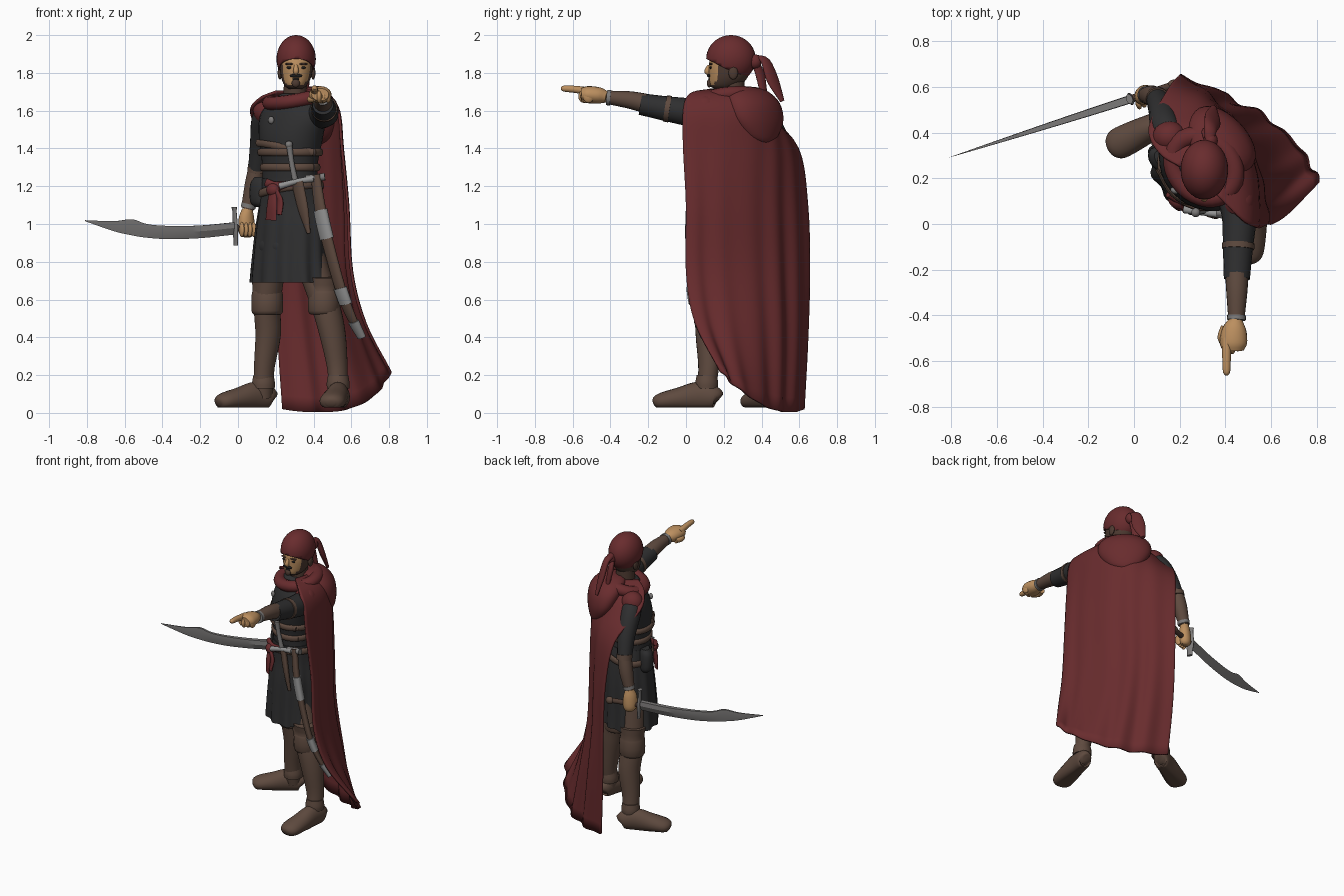
import bpy, bmesh, math
from mathutils import Vector as V

def material(name, rgb):
    m = bpy.data.materials.new(name)
    m.diffuse_color = (*rgb, 1)
    return m

RED = material("red cloth", (.140, .025, .027))
DARK = material("dark cloth", (.028, .028, .029))
BROWN = material("brown leather", (.112, .068, .049))
DEEP = material("dark brown", (.075, .043, .031))
SKIN = material("tan skin", (.50, .275, .115))
STEEL = material("steel", (.20, .193, .19))
LIGHT = material("light steel", (.29, .29, .29))
BLACK = material("black", (.012, .012, .012))

Z, SIDE, FRONT = V((0, 0, 1)), V((.707, -.707, 0)), V((-.707, -.707, 0))

def finish(name, bm, mat, angle=50, solid=0):
    bmesh.ops.recalc_face_normals(bm, faces=bm.faces)
    me = bpy.data.meshes.new(name)
    bm.to_mesh(me)
    bm.free()
    ob = bpy.data.objects.new(name, me)
    bpy.context.collection.objects.link(ob)
    me.materials.append(mat)
    if solid:
        s = ob.modifiers.new("thickness", 'SOLIDIFY')
        s.thickness, s.offset = solid, 0
    bpy.ops.object.select_all(action='DESELECT')
    bpy.context.view_layer.objects.active = ob
    ob.select_set(True)
    bpy.ops.object.shade_smooth_by_angle(angle=math.radians(angle))
    return ob

def spline(pts, sub):
    """Catmull-Rom resampling of any tuples."""
    pts = [V(p) for p in pts]
    if len(pts) < 3 or sub < 2:
        return pts
    p = [2 * pts[0] - pts[1]] + pts + [2 * pts[-1] - pts[-2]]
    out = []
    for i in range(1, len(p) - 2):
        a, b, c, d = p[i - 1:i + 3]
        for k in range(sub):
            t = k / sub
            out.append(.5 * (2 * b + (c - a) * t + (2 * a - 5 * b + 4 * c - d) * t * t
                             + (3 * b - a - 3 * c + d) * t ** 3))
    return out + [pts[-1]]

def tube(name, pts, mat, ref=SIDE, n=20, sub=4, lobes=0, amp=0, floor=None, flat=False):
    """Capped loft along points (x, y, z, radius along ref, other radius)."""
    pts = spline([tuple(p) if len(p) == 5 else (*p, p[3]) for p in pts], sub)
    bm, rings = bmesh.new(), []
    for i, p in enumerate(pts):
        c = V(p[:3])
        t = Z if flat else (V(pts[min(i + 1, len(pts) - 1)][:3]) - V(pts[max(i - 1, 0)][:3])).normalized()
        u = (ref - ref.dot(t) * t).normalized()
        v = t.cross(u)
        ring = []
        for k in range(n):
            a = 2 * math.pi * k / n
            f = 1 + amp * (1 - i / (len(pts) - 1)) * math.cos(lobes * a)
            q = c + u * p[3] * f * math.cos(a) + v * p[4] * f * math.sin(a)
            if floor is not None:
                q.z = max(q.z, floor)
            ring.append(bm.verts.new(q))
        rings.append(ring)
    for a, b in zip(rings, rings[1:]):
        for k in range(n):
            bm.faces.new((a[k], a[(k + 1) % n], b[(k + 1) % n], b[k]))
    bm.faces.new(rings[0])
    bm.faces.new(rings[-1])
    return finish(name, bm, mat)

def blob(name, loc, size, mat, rot=0):
    bm = bmesh.new()
    bmesh.ops.create_uvsphere(bm, u_segments=20, v_segments=12, radius=1)
    bmesh.ops.scale(bm, vec=size, verts=bm.verts)
    ob = finish(name, bm, mat)
    ob.location, ob.rotation_euler[2] = loc, rot
    return ob

def band(name, c, rs, rd, h, mat, tilt=0, r=.012, dip=0):
    """Belt around the body; tilt raises its left side, dip lowers its front."""
    pts = []
    for k in range(33):
        a = 2 * math.pi * k / 32
        q = V(c) + SIDE * rs * math.cos(a) + FRONT * rd * math.sin(a) + Z * (tilt * math.cos(a) - dip * math.sin(a))
        pts.append((*q, h, r))
    return tube(name, pts, mat, ref=Z, n=12, sub=1)

# ---- torso, skirt and belts
tube("tunic", [(.28, .24, 1.1, .17, .14), (.275, .23, 1.3, .162, .13), (.28, .23, 1.45, .19, .145),
               (.29, .235, 1.57, .21, .13), (.3, .24, 1.65, .15, .1), (.3, .24, 1.69, .07, .07)], DARK, n=32, flat=True)
tube("skirt", [(.275, .24, .69, .23, .18), (.275, .24, .8, .22, .175), (.28, .24, .98, .205, .165),
               (.28, .24, 1.12, .18, .15), (.277, .23, 1.24, .165, .135)], DARK, n=72, lobes=12, amp=.05, flat=True)
for i, (z, w) in enumerate(((1.3, .166), (1.38, .18))):
    band(f"waist_strap_{i}", (.276, .23, z), w, w - .036, .02, BROWN)
band("sword_belt", (.28, .24, 1.18), .178, .148, .022, BROWN, tilt=.03)
tube("chest_strap", [(.1, .24, 1.43, .018, .008), (.17, .125, 1.42, .018, .008), (.28, .08, 1.4, .018, .008),
                     (.4, .08, 1.38, .018, .008)], BROWN, ref=Z, n=8)
blob("chest_button", (.175, .145, 1.55), (.018, .012, .02), STEEL, -.7)
tube("sash", [(.15, .13, 1.22, .022, .014), (.2, .1, 1.2, .024, .014), (.29, .075, 1.21, .02, .012)], RED, ref=Z)
blob("sash_knot", (.185, .1, 1.18), (.04, .03, .035), RED, -.7)
tube("sash_tail_a", [(.185, .095, 1.18, .025, .012), (.18, .085, 1.1, .035, .014), (.175, .085, 1.02, .04, .01)], RED)
tube("sash_tail_b", [(.195, .085, 1.18, .02, .012), (.22, .075, 1.12, .025, .012), (.21, .07, 1.05, .03, .01)], RED)
tube("hip_pouch", [(.13, .28, 1.09, .03, .05), (.12, .28, 1.12, .045, .065), (.12, .28, 1.21, .045, .065),
                   (.13, .28, 1.25, .03, .05)], DARK, ref=FRONT, flat=True)
blob("skirt_fold", (.19, .15, .88), (.11, .045, .06), DARK, -.75)

# ---- legs and boots
legs = {"right": [(.135, .435, .08, .045), (.135, .43, .14, .05, .054), (.14, .42, .25, .053, .058), (.16, .41, .42, .064, .072),
                  (.155, .385, .58, .068, .075), (.18, .34, .85, .085)],
        "left": [(.53, .11, .08, .045), (.53, .11, .14, .048, .052), (.525, .12, .25, .053, .058), (.5, .12, .42, .066, .073),
                 (.46, .125, .58, .072, .08), (.37, .17, .85, .085)]}
feet = {"right": ((.18, .475), (-.11, .33)), "left": ((.548, .17), (.49, -.17))}
cuff = {"right": (.155, .385), "left": (.455, .125)}
for s in legs:
    tube(f"{s}_leg", legs[s], BROWN)
    h, t = (V(p) for p in feet[s])
    prof = ((0, .07, .03, .025), (.05, .08, .06, .048), (.3, .09, .075, .056), (.6, .075, .06, .066),
            (.85, .062, .048, .068), (.96, .055, .036, .05), (1, .05, .015, .02))
    tube(f"{s}_foot", [(*h.lerp(t, f), z, r, w) for f, z, r, w in prof], BROWN, ref=Z, floor=.028)
    x, y = cuff[s]
    tube(f"{s}_knee_cuff", [(x, y, .52, .07), (x, y, .54, .085), (x, y, .63, .083), (x, y, .65, .078),
                            (x, y - .005, .72, .085)], BROWN, sub=2)
    a = legs[s][1]
    tube(f"{s}_boot_rim", [(a[0], a[1], .13, .06), (a[0], a[1], .16, .061), (a[0], a[1], .2, .054)], BROWN, flat=True)

# ---- pointing left arm
tube("left_sleeve", [(.44, .12, 1.58, .075), (.46, .03, 1.59, .075), (.455, -.1, 1.61, .066), (.45, -.24, 1.635, .057)], DARK, ref=Z)
tube("left_sleeve_band", [(.457, -.085, 1.608, .071), (.456, -.11, 1.612, .07)], BROWN, ref=Z)
tube("left_forearm", [(.45, -.22, 1.64, .051), (.45, -.3, 1.657, .046), (.448, -.41, 1.67, .036)], BROWN, ref=Z)
tube("left_bracelet", [(.449, -.4, 1.668, .041), (.448, -.42, 1.67, .041)], STEEL, ref=Z)
tube("left_palm", [(.447, -.42, 1.672, .03), (.44, -.46, 1.68, .043, .052), (.435, -.52, 1.685, .045, .06),
                   (.435, -.555, 1.685, .033, .045)], SKIN, ref=Z)
tube("left_pointing_finger", [(.405, -.5, 1.7, .022), (.405, -.58, 1.712, .019), (.405, -.645, 1.717, .016),
                              (.405, -.662, 1.717, .006)], SKIN, ref=Z)
for i in range(3):
    blob(f"left_curled_finger_{i}", (.43 + .024 * i, -.54 + .012 * i, 1.675), (.015, .03, .034), SKIN)
tube("left_thumb", [(.4, -.45, 1.66, .02), (.385, -.5, 1.66, .019), (.41, -.545, 1.66, .012)], SKIN, ref=Z)

# ---- right arm and fist
tube("right_sleeve", [(.16, .37, 1.6, .06), (.135, .43, 1.54, .065), (.12, .5, 1.42, .057), (.1, .55, 1.28, .048)], DARK)
tube("right_forearm", [(.1, .55, 1.3, .045), (.08, .56, 1.2, .046), (.05, .565, 1.08, .034)], BROWN)
tube("right_sleeve_band", [(.104, .545, 1.31, .052), (.1, .552, 1.275, .051)], BROWN)
tube("right_bracelet", [(.058, .565, 1.105, .04), (.053, .565, 1.085, .039)], STEEL)
tube("right_palm", [(.05, .565, 1.08, .028), (.045, .565, 1.03, .036, .045), (.045, .565, .96, .04, .045),
                    (.045, .56, .935, .025, .03)], SKIN)
for i in range(4):
    blob(f"right_finger_{i}", (.02 + .021 * i, .525 + .007 * i, .97), (.013, .024, .04), SKIN, .3)

# ---- drawn curved sword: flat profile with a bevelled edge
AX = V((-.952, -.306, 0))
PERP = V((.306, -.952, 0))
top = [(.0, 1.01), (.2, .992), (.38, .99), (.5, 1.0), (.58, 1.025), (.68, 1.015), (.84, 1.02)]
low = [(.0, .945), (.2, .925), (.38, .92), (.5, .928), (.58, .94), (.68, .962), (.84, 1.015)]
bm, rows = bmesh.new(), []
for (s, zt), (_, zl) in zip(spline(top, 4), spline(low, 4)):
    w = .02 * (1 - (s / .85) ** 1.5)
    c = V((-.01, .548, 0)) + AX * s
    rows.append([bm.verts.new(c + PERP * w * d + Z * (zl + (zt - zl) * f))
                 for d, f in ((0, 0), (.9, .55), (.8, 1), (-.8, 1), (-.9, .55))])
for a, b in zip(rows, rows[1:]):
    for k in range(5):
        bm.faces.new((a[k], a[(k + 1) % 5], b[(k + 1) % 5], b[k]))
bm.faces.new(rows[0])
bm.faces.new(rows[-1])
finish("sword_blade", bm, STEEL, 25)
tube("sword_guard", [(-.012, .548, .885, .01, .02), (-.012, .548, .91, .01, .02), (-.015, .547, .98, .013, .028),
                     (-.018, .547, 1.06, .01, .02), (-.02, .547, 1.09, .014, .022)], STEEL, ref=AX, flat=True)
tube("sword_grip", [(-.01, .548, .978, .017), (.16, .603, .985, .017)], DEEP, ref=Z)
blob("sword_pommel", (.175, .61, .985), (.028, .022, .026), BROWN)

# ---- sheathed weapons at the left hip
SC = spline([(.41, .05, 1.26, .03, .02), (.445, .035, 1.03, .038, .022), (.53, .035, .7, .036, .02),
             (.59, .06, .53, .033, .018), (.655, .1, .4, .02, .012)], 6)
tube("scabbard", SC, BROWN, sub=1)
for i, (a, b) in enumerate(((5, 8), (13, 16), (20, 24))):
    tube(f"scabbard_fitting_{i}", [(*p[:3], p[3] + .008, p[4] + .006) for p in SC[a:b + 1]], LIGHT, sub=1)
tube("short_scabbard", [(.315, .06, 1.22, .04, .02), (.345, .05, 1.08, .035, .018), (.375, .045, .95, .01)], BROWN)
tube("dagger_grip", [(.305, .06, 1.22, .016), (.285, .055, 1.32, .014), (.272, .05, 1.41, .016)], STEEL)
blob("dagger_pommel", (.27, .05, 1.42), (.02, .02, .02), STEEL)
tube("dagger_guard", [(.22, .065, 1.2, .018), (.31, .05, 1.225, .014), (.4, .04, 1.24, .018)], LIGHT, ref=Z)
tube("long_guard", [(.36, .05, 1.24, .018), (.46, .045, 1.25, .02)], STEEL, ref=Z)

# ---- cloak: rows of left edge, middle of the back, right edge
rows = [((.36, .13, 1.71), (.37, .33, 1.70), (.2, .25, 1.70)), ((.47, .02, 1.685), (.41, .37, 1.66), (.11, .31, 1.66)),
        ((.53, -.015, 1.6), (.44, .40, 1.57), (.065, .42, 1.58)), ((.55, -.015, 1.4), (.465, .395, 1.4), (.15, .59, 1.4)),
        ((.58, .0, 1.1), (.475, .39, 1.1), (.19, .64, 1.1)), ((.6, .0, .75), (.48, .40, .75), (.2, .65, .75)),
        ((.67, .045, .48), (.535, .42, .4), (.21, .64, .4)), ((.805, .18, .22), (.615, .435, .03), (.235, .62, .02))]
lines = spline([tuple(c for p in r for c in p) for r in rows], 5)
bm, grid, N = bmesh.new(), [], 72
for i, r in enumerate(lines):
    L, M, R = V(r[0:3]), V(r[3:6]), V(r[6:9])
    depth = .014 * min(1, max(0, (i - 8) / 24))
    row = []
    for k in range(N + 1):
        t = k / N
        q = L * (1 - t) * (1 - 2 * t) + M * 4 * t * (1 - t) + R * t * (2 * t - 1)
        q += V((.64, .77, 0)) * depth * math.sin(t * 33 + .8 * math.sin(5 * t)) * (.6 + .4 * math.cos(9 * t))
        q.z = max(q.z, .004)
        row.append(bm.verts.new(q))
    grid.append(row)
for a, b in zip(grid, grid[1:]):
    for k in range(N):
        bm.faces.new((a[k], a[k + 1], b[k + 1], b[k]))
finish("cloak", bm, RED, 70, .014)
band("cloak_collar", (.305, .25, 1.665), .15, .12, .038, RED, r=.042, dip=.025, tilt=.01)
tube("cloak_hood", [(.42, .415, 1.42, .02, .02), (.415, .405, 1.46, .1, .05), (.4, .385, 1.55, .165, .085),
                    (.38, .355, 1.64, .17, .105), (.36, .325, 1.7, .13, .09), (.35, .31, 1.725, .07, .045)],
     RED, n=32, flat=True)
blob("right_shoulder_cape", (.155, .38, 1.6), (.075, .07, .075), RED)
blob("left_shoulder_cape", (.46, .1, 1.61), (.07, .085, .075), RED)

# ---- head: front faces skin, the rest dark
tube("neck", [(.3, .25, 1.62, .065), (.305, .25, 1.78, .06)], DEEP)
head = tube("head", [(.305, .2, 1.715, .035, .05), (.305, .208, 1.735, .06, .082), (.308, .225, 1.78, .08, .103),
                     (.31, .235, 1.85, .088, .113), (.31, .245, 1.92, .08, .1)], DEEP, ref=V((1, 0, 0)), n=32, flat=True)
head.data.materials.append(SKIN)
for p in head.data.polygons:
    p.material_index = int(p.normal.y < -.5 and p.center.z > 1.735)
tube("nose", [(.307, .124, 1.84, .009), (.307, .112, 1.81, .015), (.307, .12, 1.795, .01)], SKIN)
blob("moustache", (.307, .121, 1.785), (.034, .01, .01), BLACK)
blob("goatee", (.306, .124, 1.745), (.022, .014, .022), DEEP)
blob("mouth", (.306, .124, 1.767), (.018, .006, .007), BLACK)
for s in (-1, 1):
    blob("eye", (.308 + s * .036, .131, 1.828), (.015, .006, .007), BLACK)
    blob("eyebrow", (.308 + s * .038, .13, 1.847), (.022, .008, .006), DEEP, s * .25)
    blob("ear", (.31 + s * .088, .25, 1.8), (.012, .025, .035), DEEP)

# ---- head scarf with knot and tails
bm = bmesh.new()
bmesh.ops.create_uvsphere(bm, u_segments=32, v_segments=20, radius=1)
bmesh.ops.scale(bm, vec=(.1, .127, .122), verts=bm.verts)
bmesh.ops.translate(bm, vec=(.308, .238, 1.874), verts=bm.verts)
bmesh.ops.bisect_plane(bm, geom=bm.verts[:] + bm.edges[:] + bm.faces[:], plane_co=(.31, .12, 1.87),
                       plane_no=(0, .5, 1), clear_inner=True)
finish("head_scarf", bm, RED, 60, .008)
blob("scarf_knot", (.335, .365, 1.86), (.032, .035, .038), RED)
tube("scarf_tail_a", [(.33, .37, 1.88, .02, .016), (.335, .42, 1.86, .032, .018), (.345, .46, 1.76, .042, .018),
                      (.35, .51, 1.65, .014, .01)], RED)
tube("scarf_tail_b", [(.33, .36, 1.86, .02, .016), (.32, .39, 1.8, .03, .018), (.33, .41, 1.7, .024, .014)], RED)
